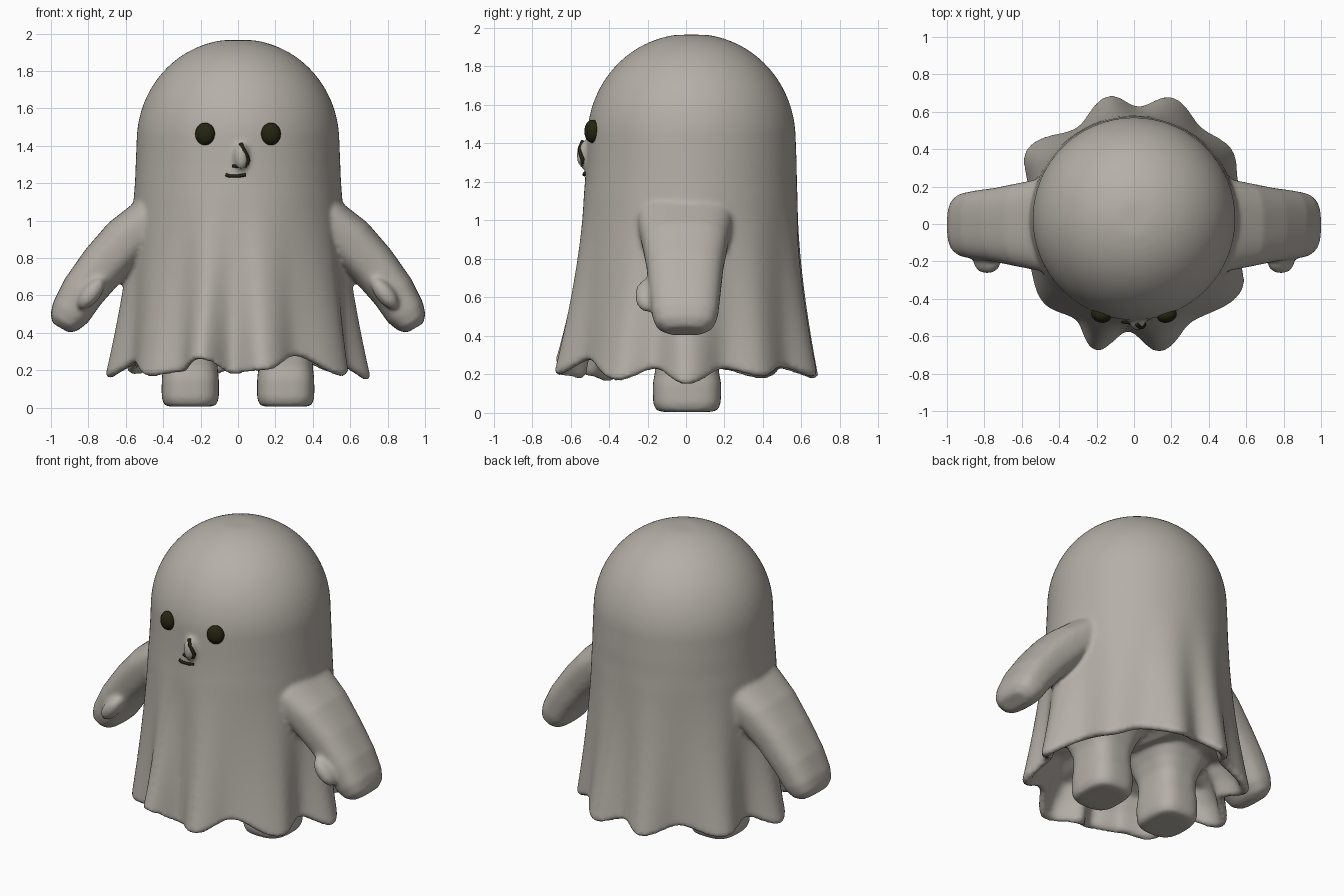
import bpy, bmesh, math
from mathutils import Vector, Matrix

if "Cube" in bpy.data.objects:
    bpy.data.objects.remove(bpy.data.objects["Cube"])


def material(name, rgb):
    m = bpy.data.materials.new(name)
    m.diffuse_color = (*rgb, 1)
    m.use_nodes = True
    m.node_tree.nodes["Principled BSDF"].inputs["Base Color"].default_value = m.diffuse_color
    return m


CLOTH = material("warm grey cloth", (0.46, 0.43, 0.385))
DARK = material("dark olive black", (0.018, 0.018, 0.006))


def finish(bm, name, mat):
    bmesh.ops.recalc_face_normals(bm, faces=bm.faces)
    for f in bm.faces:
        f.smooth = True
    me = bpy.data.meshes.new(name)
    bm.to_mesh(me)
    bm.free()
    me.materials.append(mat)
    ob = bpy.data.objects.new(name, me)
    bpy.context.collection.objects.link(ob)
    return ob


def loft(bm, rings):
    """Skin a list of equal rings and cap both ends."""
    vs = [[bm.verts.new(p) for p in r] for r in rings]
    n = len(vs[0])
    for a, b in zip(vs, vs[1:]):
        for i in range(n):
            j = (i + 1) % n
            bm.faces.new((a[i], a[j], b[j], b[i]))
    bm.faces.new(vs[0])
    bm.faces.new(vs[-1])


def oval(c, u, v, a, b, power=2.6, n=40):
    """Superellipse ring around c in the plane of u and v."""
    out = []
    for i in range(n):
        t = 2 * math.pi * i / n
        x, y = math.cos(t), math.sin(t)
        out.append(c + u * a * math.copysign(abs(x) ** (2 / power), x)
                   + v * b * math.copysign(abs(y) ** (2 / power), y))
    return out


def ellipsoid(bm, loc, size, rot=Matrix()):
    bmesh.ops.create_uvsphere(bm, u_segments=28, v_segments=16, radius=1,
                              matrix=Matrix.Translation(loc) @ rot @ Matrix.Diagonal((*size, 1)))


# hem of the sheet: (angle, radius, height)
HEM = [(0, .71, .16), (20, .60, .24), (38, .66, .20), (54, .63, .25), (73, .71, .20),
       (88, .63, .24), (101, .70, .19), (121, .60, .24), (145, .70, .19), (163, .60, .24),
       (180, .71, .17), (200, .60, .25), (221, .645, .18), (238, .60, .20), (253, .71, .27),
       (267, .575, .19), (282, .70, .21), (301, .61, .285), (328, .68, .18), (344, .60, .24)]


def hem_at(deg):
    pts = HEM + [(360, HEM[0][1], HEM[0][2])]
    for (a, r, z), (b, s, y) in zip(pts, pts[1:]):
        if a <= deg <= b:
            t = (1 - math.cos(math.pi * (deg - a) / (b - a))) / 2
            return r + (s - r) * t, z + (y - z) * t


N = 180
DEGS = [360 * i / N for i in range(N)]


def sheet_ring(z0, r0, inset=0, drop=0):
    w = max(0, (1.22 - z0) / 1.02) ** 1.6
    cy = .028 * min(1, max(0, (z0 - .2) / 1.1))
    ring = []
    for d in DEGS:
        hr, hz = hem_at(d)
        r = r0 * (1 - w) + hr * w - inset
        a = math.radians(d)
        ring.append(Vector((r * math.cos(a), cy + r * math.sin(a), z0 + (hz - .2) * w - drop)))
    return ring


# draped sheet: dome, folds, rolled hem, hollow underside
bm = bmesh.new()
rings = []
for i in range(1, 22):
    a = math.radians(90 - 90 * i / 21)
    rings.append(sheet_ring(min(1.42 + .55 * math.sin(a), 1.965), .542 * math.cos(a) ** .97
                            if i < 21 else .542))
rings[-1] = sheet_ring(1.42, .542)
rings = [r for r in rings if r[0].x > .03]
for i in range(1, 31):
    z = 1.42 - 1.22 * i / 30
    rings.append(sheet_ring(z, .542 + .012 * min(1, (1.42 - z) / .3)))
rings.append(sheet_ring(.2, .55, .025, .015))
rings.append(sheet_ring(.2, .55, .055, 0))
rings.append(sheet_ring(.3, .55, .07))
rings.append(sheet_ring(.4, .55, .11))
rings.append(sheet_ring(.43, .55, .2))
loft(bm, rings)

# arms with thumbs, and legs
ARM = [(.36, 1.03, .26, .10), (.48, .99, .25, .13), (.60, .89, .225, .135), (.72, .76, .20, .128),
       (.83, .62, .185, .118), (.895, .51, .172, .108), (.93, .455, .15, .085), (.947, .425, .10, .05)]
LEG = [(.005, .115, .13), (.015, .14, .16), (.05, .153, .176), (.15, .153, .178), (.22, .145, .165),
       (.30, .148, .168), (.38, .175, .20), (.46, .22, .25)]
Y = Vector((0, 1, 0))
for s in (-1, 1):
    rings = []
    for k, (x, z, hw, ht) in enumerate(ARM):
        p, q = ARM[max(k - 1, 0)], ARM[min(k + 1, len(ARM) - 1)]
        t = Vector((q[0] - p[0], 0, q[1] - p[1])).normalized()
        rings.append(oval(Vector((s * x, -.005, z)), Y, Vector((-t.z * s, 0, t.x)), hw, ht, 2.7))
    loft(bm, rings)
    ellipsoid(bm, (s * .785, -.20, .61), (.05, .065, .10), Matrix.Rotation(-s * math.radians(38), 4, 'Y'))
    loft(bm, [oval(Vector((s * .255, .005, z)), Vector((1, 0, 0)), Y, a, b, 3) for z, a, b in LEG])

# nose bump
ellipsoid(bm, (.018, -.525, 1.34), (.04, .045, .075))

body = finish(bm, "sheet_body", CLOTH)
rm = body.modifiers.new("blend parts", 'REMESH')
rm.mode = 'VOXEL'
rm.voxel_size = .014
rm.use_smooth_shade = True
sm = body.modifiers.new("soften", 'SMOOTH')
sm.factor = .5
sm.iterations = 6

# eyes
for s, name in ((-1, "left_eye"), (1, "right_eye")):
    bm = bmesh.new()
    ellipsoid(bm, (s * .176, -.487, 1.463), (.054, .04, .06), Matrix.Rotation(s * .3, 4, 'Z'))
    finish(bm, name, DARK)


# inked nose and mouth lines
def stroke(name, pts, width):
    cu = bpy.data.curves.new(name, 'CURVE')
    cu.dimensions = '3D'
    cu.bevel_depth = width
    cu.bevel_resolution = 2
    cu.use_fill_caps = True
    sp = cu.splines.new('POLY')
    sp.points.add(len(pts) - 1)
    for p, c in zip(sp.points, pts):
        p.co = (*c, 1)
    cu.materials.append(DARK)
    ob = bpy.data.objects.new(name, cu)
    bpy.context.collection.objects.link(ob)


stroke("nose_line", [(.015, -.535, 1.412), (.033, -.552, 1.375), (.048, -.548, 1.345),
                     (.055, -.538, 1.32), (.045, -.537, 1.297)], .011)
stroke("nose_base_line", [(.045, -.535, 1.293), (.018, -.541, 1.285), (-.03, -.53, 1.293)], .008)
stroke("mouth_line", [(-.065, -.521, 1.245), (-.045, -.526, 1.238), (0, -.529, 1.238), (.042, -.527, 1.245)], .009)
